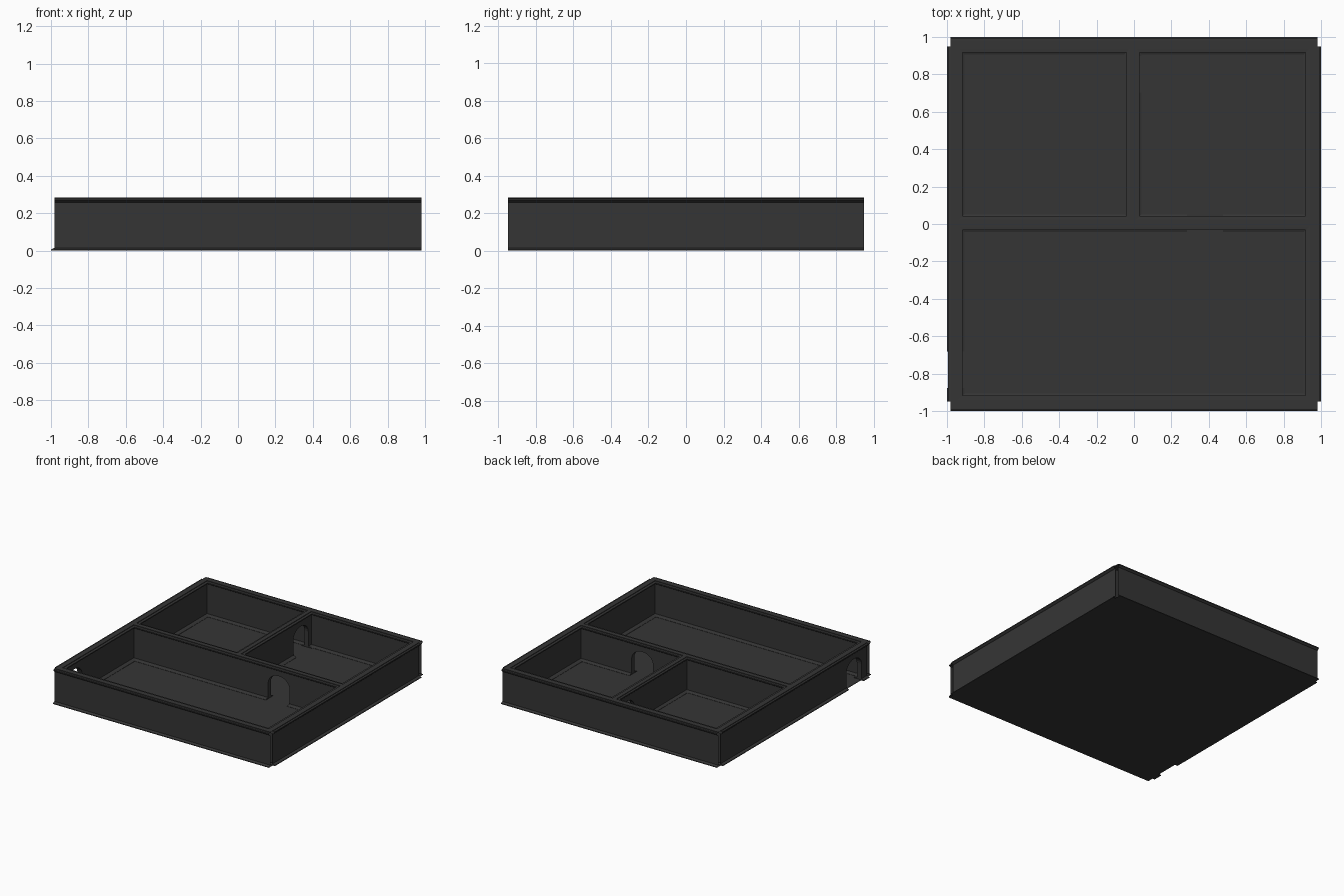
import bpy, bmesh, math
from mathutils import Vector

if "Cube" in bpy.data.objects:
    bpy.data.objects.remove(bpy.data.objects["Cube"])

H = 0.285          # wall height
mat = bpy.data.materials.new("charcoal")
mat.diffuse_color = (0.036, 0.036, 0.036, 1)
mat.use_nodes = True
mat.node_tree.nodes["Principled BSDF"].inputs["Base Color"].default_value = mat.diffuse_color


def finish(name, bm):
    bmesh.ops.recalc_face_normals(bm, faces=bm.faces[:])
    me = bpy.data.meshes.new(name)
    bm.to_mesh(me)
    bm.free()
    me.materials.append(mat)
    ob = bpy.data.objects.new(name, me)
    bpy.context.collection.objects.link(ob)
    return ob


def extrude(name, pts, axis, a, b):
    """Extrude a (cross, z) profile along the x or y axis from a to b."""
    def place(t, p):
        return (t, p[0], p[1]) if axis == 'x' else (p[0], t, p[1])
    bm = bmesh.new()
    f = bm.faces.new([bm.verts.new(place(a, p)) for p in pts])
    r = bmesh.ops.extrude_face_region(bm, geom=[f])
    d = Vector((b - a, 0, 0)) if axis == 'x' else Vector((0, b - a, 0))
    bmesh.ops.translate(bm, vec=d,
                        verts=[v for v in r['geom'] if isinstance(v, bmesh.types.BMVert)])
    return finish(name, bm)


def half_profile(face, cornice, skirt):
    """One wall side from the ground up: skirting, plain face, cornice, rim."""
    def mix(k, far):
        return face + (far - face) * k
    return [(skirt, 0), (skirt, 0.006), (mix(0.5, skirt), 0.012), (face, 0.014),
            (face, 0.258), (mix(0.45, cornice), 0.262), (cornice, 0.270),
            (cornice, 0.279), (face, 0.280), (face, H)]


def wall(name, axis, a, b, low, high, door=None, open_ends=False):
    pts = half_profile(*low) + half_profile(*high)[::-1]
    ob = extrude(name, pts, axis, a, b)
    if door is not None:                       # arched doorway cut through
        w, spring, rise = 0.097, 0.135, 0.08
        arch = [(door + w, -0.02)]
        arch += [(door + w * math.cos(math.pi * i / 14),
                  spring + rise * math.sin(math.pi * i / 14)) for i in range(15)]
        arch += [(door - w, -0.02)]
        mid = (low[0] + high[0]) / 2
        cutter = extrude("door_cutter", arch, 'y' if axis == 'x' else 'x',
                         mid - 0.1, mid + 0.1)
        m = ob.modifiers.new("door", 'BOOLEAN')
        m.operation, m.solver, m.object = 'DIFFERENCE', 'EXACT', cutter
        dg = bpy.context.evaluated_depsgraph_get()
        me = bpy.data.meshes.new_from_object(ob.evaluated_get(dg))
        ob.modifiers.clear()
        ob.data = me
        bpy.data.objects.remove(cutter)
    if open_ends:                              # outer walls are hollow shells
        k = 0 if axis == 'x' else 1
        bm = bmesh.new()
        bm.from_mesh(ob.data)
        ends = [f for f in bm.faces
                if all(min(abs(v.co[k] - a), abs(v.co[k] - b)) < 1e-4 for v in f.verts)
                and abs(f.normal[k]) > 0.9]
        bmesh.ops.delete(bm, geom=ends, context='FACES_ONLY')
        bm.to_mesh(ob.data)
        bm.free()
    return ob


# outer walls: (face, cornice, skirting) on each side
outer, inner = (0.980, 0.995, 1.0), (0.937, 0.917, 0.907)
neg = lambda t: tuple(-v for v in t)
wall("front_wall", 'x', -0.98, 0.98, neg(outer), neg(inner), open_ends=True)
wall("back_wall", 'x', -0.98, 0.98, inner, outer, open_ends=True)
wall("left_wall", 'y', -0.95, 0.95, neg(outer), neg(inner), door=-0.78, open_ends=True)
wall("right_wall", 'y', -0.95, 0.95, inner, outer, open_ends=True)

# inner partitions
wall("long_partition", 'x', -0.95, 0.95, (-0.013, -0.033, -0.043),
     (0.024, 0.042, 0.052), door=0.38)
wall("short_partition", 'y', 0.005, 0.95, (-0.024, -0.040, -0.050),
     (0.010, 0.030, 0.040), door=0.80)

# floor slab
extrude("floor", [(-0.95, 0), (0.95, 0), (0.95, 0.004), (-0.95, 0.004)], 'x', -0.975, 0.975)
